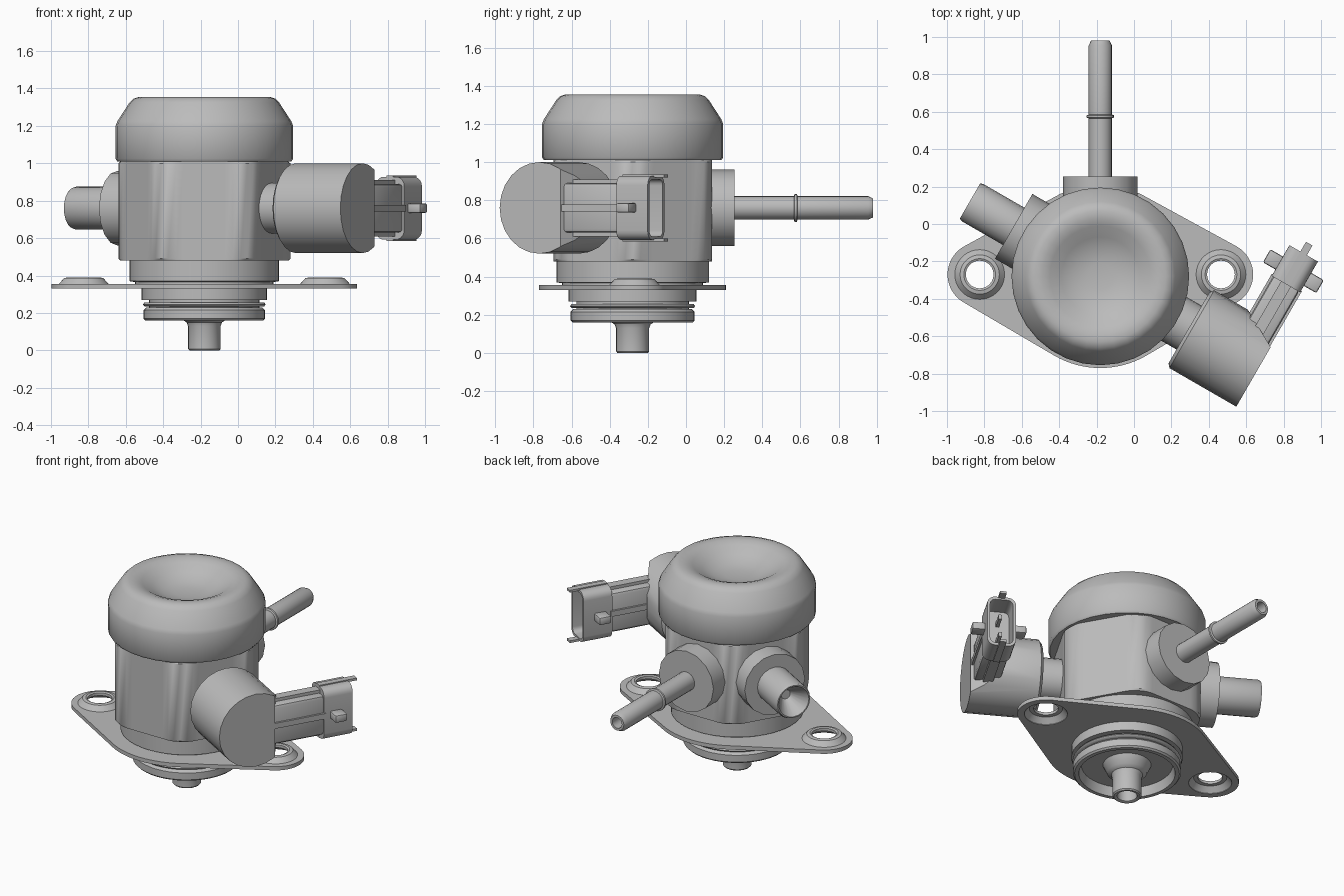
import bpy, bmesh
from math import sin, cos, pi, radians, hypot
from mathutils import Matrix, Vector

if "Cube" in bpy.data.objects:
    bpy.data.objects.remove(bpy.data.objects["Cube"])

CX, CY, PORT_Z = -0.18, -0.28, 0.76

metal = bpy.data.materials.new("grey_metal")
metal.use_nodes = True
metal.diffuse_color = (0.5, 0.5, 0.5, 1)
metal.node_tree.nodes["Principled BSDF"].inputs["Base Color"].default_value = (0.5, 0.5, 0.5, 1)


def smooth(ob, angle):
    bpy.ops.object.select_all(action="DESELECT")
    ob.select_set(True)
    bpy.context.view_layer.objects.active = ob
    bpy.ops.object.shade_smooth_by_angle(angle=radians(angle))


def finish(name, bm, matrix, angle=35):
    bmesh.ops.recalc_face_normals(bm, faces=bm.faces)
    mesh = bpy.data.meshes.new(name)
    bm.to_mesh(mesh)
    bm.free()
    mesh.materials.append(metal)
    ob = bpy.data.objects.new(name, mesh)
    bpy.context.collection.objects.link(ob)
    ob.matrix_world = matrix
    smooth(ob, angle)
    return ob


def upright(x=CX, y=CY):
    return Matrix.Translation((x, y, 0))


def sideways(deg):
    """Local x = sideways, y = up, z = outward from the main axis."""
    a = radians(deg)
    m = Matrix(((-sin(a), 0, cos(a)), (cos(a), 0, sin(a)), (0, 1, 0))).to_4x4()
    return Matrix.Translation((CX, CY, PORT_Z)) @ m


def lathe_mesh(profile, seg, closed=False, radius=lambda r, a: r):
    bm = bmesh.new()
    rings = []
    for r, z in profile:
        ring = []
        for i in range(seg):
            a = 2 * pi * i / seg
            q = radius(r, a)
            ring.append(bm.verts.new((q * cos(a), q * sin(a), z)))
        rings.append(ring)
    if closed:
        rings.append(rings[0])
    for lo, hi in zip(rings, rings[1:]):
        for i in range(seg):
            j = (i + 1) % seg
            bm.faces.new((lo[i], lo[j], hi[j], hi[i]))
    bmesh.ops.remove_doubles(bm, verts=bm.verts, dist=1e-5)
    return bm


def lathe(name, profile, matrix, seg=32, angle=35, **kw):
    return finish(name, lathe_mesh(profile, seg, **kw), matrix, angle)


def box(name, xs, ys, zs, matrix, bevel=0.0):
    bm = bmesh.new()
    bmesh.ops.create_cube(bm, size=1)
    for v in bm.verts:
        v.co = [sum(s) / 2 + c * (s[1] - s[0]) for c, s in zip(v.co, (xs, ys, zs))]
    if bevel:
        bmesh.ops.bevel(bm, geom=bm.edges[:], offset=bevel, segments=2,
                        affect="EDGES", profile=0.5)
    return finish(name, bm, matrix)


# Domed cap with a dished top
lathe("cap", [(0, 1.01), (0.465, 1.01), (0.475, 1.025), (0.475, 1.2), (0.465, 1.225),
              (0.4, 1.325), (0.38, 1.345), (0.35, 1.355), (0.31, 1.352), (0.27, 1.338),
              (0.21, 1.3), (0.14, 1.27), (0.07, 1.26), (0, 1.258)], upright(), 32, 50)


# Six-sided main body with rounded corners
def hexed(r, a):
    return min(r, 0.415 / cos(a % (pi / 3) - pi / 6))


lathe("main_body", [(0, 0.48), (0.45, 0.48), (0.46, 0.49), (0.46, 1.0), (0.445, 1.012), (0, 1.012)],
      upright(), 72, radius=hexed)

# Collar above the mounting flange
lathe("collar", [(0, 0.34), (0.37, 0.34), (0.37, 0.365), (0.4, 0.37), (0.4, 0.48), (0, 0.48)],
      upright(), 48)

# Stepped lower spigot, hollow underneath
lathe("spigot", [(0, 0.22), (0.275, 0.22), (0.29, 0.16), (0.315, 0.16), (0.325, 0.17),
                 (0.325, 0.215), (0.31, 0.23), (0.295, 0.23), (0.295, 0.27), (0.335, 0.27),
                 (0.335, 0.335), (0, 0.335)], upright(), 48)
lathe("seal_ring", [(0.29, 0.235), (0.32, 0.235), (0.328, 0.245), (0.32, 0.257), (0.29, 0.257)],
      upright(), 48, 60, closed=True)
lathe("plunger", [(0, 0.08), (0.06, 0.08), (0.06, 0.005), (0.07, 0), (0.08, 0), (0.087, 0.008),
                  (0.087, 0.13), (0.095, 0.15), (0.12, 0.165), (0.15, 0.23), (0, 0.23)],
      upright(), 24)

# Thin flange with two rounded ears
EARS = ((-0.645, 0.01), (0.645, 0.01))


def arc(x, y, r, a0, a1, n):
    return [(x + r * cos(radians(a0 + (a1 - a0) * i / n)),
             y + r * sin(radians(a0 + (a1 - a0) * i / n))) for i in range(n + 1)]


outline = []
for x, y, r, a0, a1 in ((0, 0, 0.49, 60, 120), (*EARS[0], 0.172, 120, 240),
                        (0, 0, 0.49, 240, 300), (*EARS[1], 0.172, -60, 60)):
    outline += arc(x, y, r, a0, a1, 16)
loops = [outline] + [arc(x, y, 0.13, 0, 350, 35) for x, y in EARS]
curve = bpy.data.curves.new("flange", "CURVE")
curve.dimensions = "2D"
curve.fill_mode = "BOTH"
curve.extrude = 0.0125
for pts in loops:
    spline = curve.splines.new("POLY")
    spline.points.add(len(pts) - 1)
    for p, (x, y) in zip(spline.points, pts):
        p.co = (x, y, 0, 1)
    spline.use_cyclic_u = True
curve.materials.append(metal)
flange = bpy.data.objects.new("flange", curve)
bpy.context.collection.objects.link(flange)
flange.location = (CX, CY, 0.3425)
bpy.ops.object.select_all(action="DESELECT")
flange.select_set(True)
bpy.context.view_layer.objects.active = flange
bpy.ops.object.convert(target="MESH")
smooth(flange, 35)

# Pressed bosses round the bolt holes
for side, (x, y) in zip(("right", "left"), EARS):
    lathe(side + "_bolt_boss", [(0.133, 0.33), (0.1, 0.367), (0.074, 0.367), (0.074, 0.385),
                                (0.085, 0.39), (0.105, 0.386), (0.133, 0.355)],
          upright(CX + x, CY + y), 36, closed=True)

# Rear outlet: collar and long beaded tube
back = sideways(90)
port_collar = [(0, 0.38), (0.2, 0.38), (0.2, 0.535), (0, 0.535)]
lathe("rear_port_collar", port_collar, back, 16)
lathe("rear_tube", [(0, 0.5), (0.062, 0.5), (0.062, 0.845), (0.073, 0.849), (0.073, 0.861),
                    (0.062, 0.865), (0.062, 1.235), (0.05, 1.26), (0.035, 1.26),
                    (0.035, 1.1), (0, 1.1)], back, 20)

# Side inlet: collar and short pipe with a conical bore
inlet = sideways(150)
lathe("inlet_collar", port_collar, inlet, 16)
lathe("inlet_pipe", [(0, 0.5), (0.115, 0.5), (0.115, 0.79), (0.108, 0.805), (0.1, 0.805),
                     (0.03, 0.69), (0, 0.69)], inlet, 20)

# Solenoid: neck and drum with a slanted cut for the plug
sol = sideways(-30)
lathe("solenoid_neck", [(0, 0.38), (0.135, 0.38), (0.135, 0.6), (0, 0.6)], sol, 24)
bm = lathe_mesh([(0, 0.548), (0.22, 0.548), (0.24, 0.565), (0.24, 0.978), (0, 0.978)], 24)
cut = bmesh.ops.bisect_plane(bm, geom=bm.verts[:] + bm.edges[:] + bm.faces[:],
                             plane_co=Vector((0.128, 0, 0.978)),
                             plane_no=Vector((0.187, 0, 0.102)), clear_outer=True)
bmesh.ops.holes_fill(bm, edges=[e for e in bm.edges if e.is_boundary], sides=0)
finish("solenoid_drum", bm, sol)

# Plug stem with ribs
AXIS = 0.88
box("plug_stem", (0.08, 0.47), (-0.13, 0.13), (AXIS - 0.08, AXIS + 0.08), sol, 0.02)
for s, side in ((1, "upper"), (-1, "lower")):
    box(side + "_stem_rib", (0.1, 0.47), sorted((s * 0.12, s * 0.15)),
        (AXIS - 0.03, AXIS + 0.03), sol)
    box(side + "_plug_tab", (0.46, 0.71), sorted((s * 0.16, s * 0.175)),
        (AXIS - 0.02, AXIS + 0.02), sol)
for s, side in ((1, "outer"), (-1, "inner")):
    box(side + "_stem_rib", (0.1, 0.47), (-0.018, 0.018),
        sorted((AXIS + s * 0.07, AXIS + s * 0.093)), sol)
    box(side + "_plug_latch", (0.5, 0.58), (-0.025, 0.025),
        sorted((AXIS + s * 0.08, AXIS + s * 0.165)), sol, 0.01)

# Open rounded plug shroud
bm = bmesh.new()
W, H, R = 0.088, 0.168, 0.05
ring = []
for sx, sy, a in ((1, 1, 0), (-1, 1, 90), (-1, -1, 180), (1, -1, 270)):
    ring += arc(sx * (W - R), sy * (H - R), R, a, a + 90, 5)
base = bm.faces.new([bm.verts.new((0.46, y, AXIS + z)) for z, y in ring])


def push(face, dx):
    out = bmesh.ops.extrude_discrete_faces(bm, faces=[face])["faces"][0]
    bmesh.ops.translate(bm, verts=out.verts[:], vec=(dx, 0, 0))
    return out


bottom = base.copy()
end = push(base, 0.19)
bmesh.ops.inset_region(bm, faces=[end], thickness=0.018, use_even_offset=True)
push(end, -0.15)
bmesh.ops.remove_doubles(bm, verts=bm.verts, dist=1e-5)
finish("plug_shroud", bm, sol)

# Contact pins inside the shroud
for y in (-0.06, 0.06):
    box("contact_pin", (0.48, 0.6), (y - 0.015, y + 0.015), (AXIS - 0.01, AXIS + 0.01), sol)
